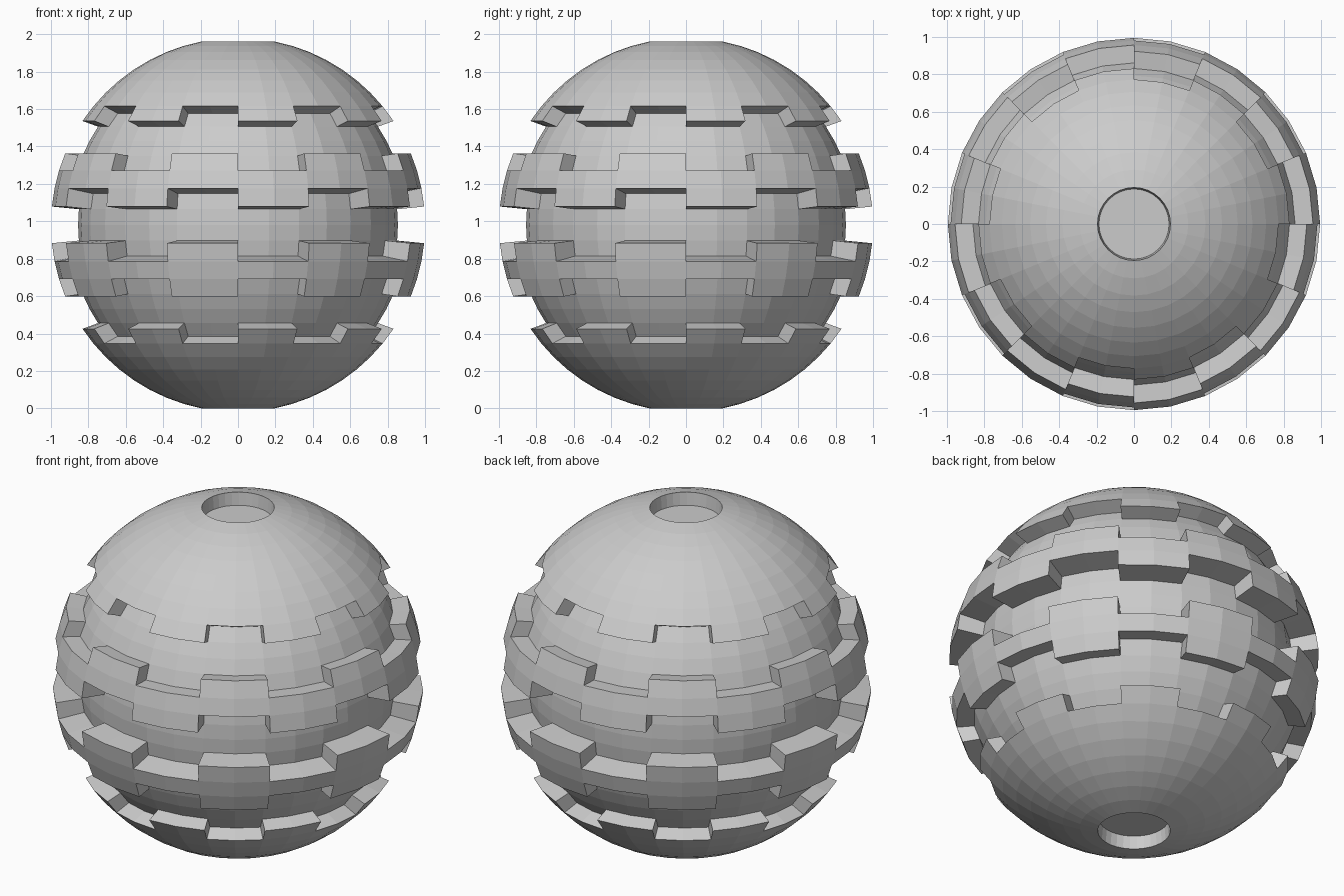
import bpy, bmesh, math
from mathutils import Vector

cube = bpy.data.objects.get("Cube")
if cube:
    bpy.data.objects.remove(cube, do_unlink=True)

SEGMENTS = 32
STEP = math.pi / 32                      # latitude height of one ring
HALF = math.cos(math.pi / 16)            # height of the flat pole rims


def ring_of(face):
    c = face.calc_center_median()
    return math.floor(math.atan2(c.z, math.hypot(c.x, c.y)) / STEP)


def is_odd_sector(face):
    # Sixteen sectors, counted from the front
    c = face.calc_center_median()
    angle = (math.atan2(c.y, c.x) + math.pi / 2) % math.tau
    return int(angle / (math.pi / 8)) % 2 == 1


def sink(bm, faces, move):
    # Extrude a region of faces, move the new vertices, open the old surface
    result = bmesh.ops.extrude_face_region(bm, geom=faces)
    for item in result["geom"]:
        if isinstance(item, bmesh.types.BMVert):
            item.co = move(item.co)
    bmesh.ops.delete(bm, geom=faces, context="FACES")


def groove(bm, odd_start, even_start, scale, pivot):
    # Three-ring groove that steps up and down with the sectors
    faces = []
    for f in bm.faces:
        start = odd_start if is_odd_sector(f) else even_start
        if start <= ring_of(f) < start + 3:
            faces.append(f)
    centre = Vector((0, 0, pivot))
    sink(bm, faces, lambda co: centre + (co - centre) * scale)


bm = bmesh.new()
bmesh.ops.create_uvsphere(bm, u_segments=SEGMENTS, v_segments=32, radius=1)

# Round recesses at both poles
for side in (1, -1):
    pole = [f for f in bm.faces if f.calc_center_median().z * side > HALF]
    sink(bm, pole, lambda co: Vector((co.x * 0.96, co.y * 0.96, side * (HALF - 0.075))))

# Stepped grooves: upper, equator, lower
groove(bm, 4, 3, 0.9, 0.25)
groove(bm, -1, -2, 0.855, 0)
groove(bm, -7, -6, 0.9, -0.25)

bmesh.ops.recalc_face_normals(bm, faces=bm.faces)
bmesh.ops.translate(bm, verts=bm.verts, vec=(0, 0, HALF))

mesh = bpy.data.meshes.new("grooved_sphere")
bm.to_mesh(mesh)
bm.free()
sphere = bpy.data.objects.new("grooved_sphere", mesh)
bpy.context.collection.objects.link(sphere)

# Single grey material
grey = bpy.data.materials.new("plain_grey")
grey.use_nodes = True
colour = (0.6, 0.6, 0.6, 1)
grey.diffuse_color = colour
grey.node_tree.nodes["Principled BSDF"].inputs["Base Color"].default_value = colour
mesh.materials.append(grey)
